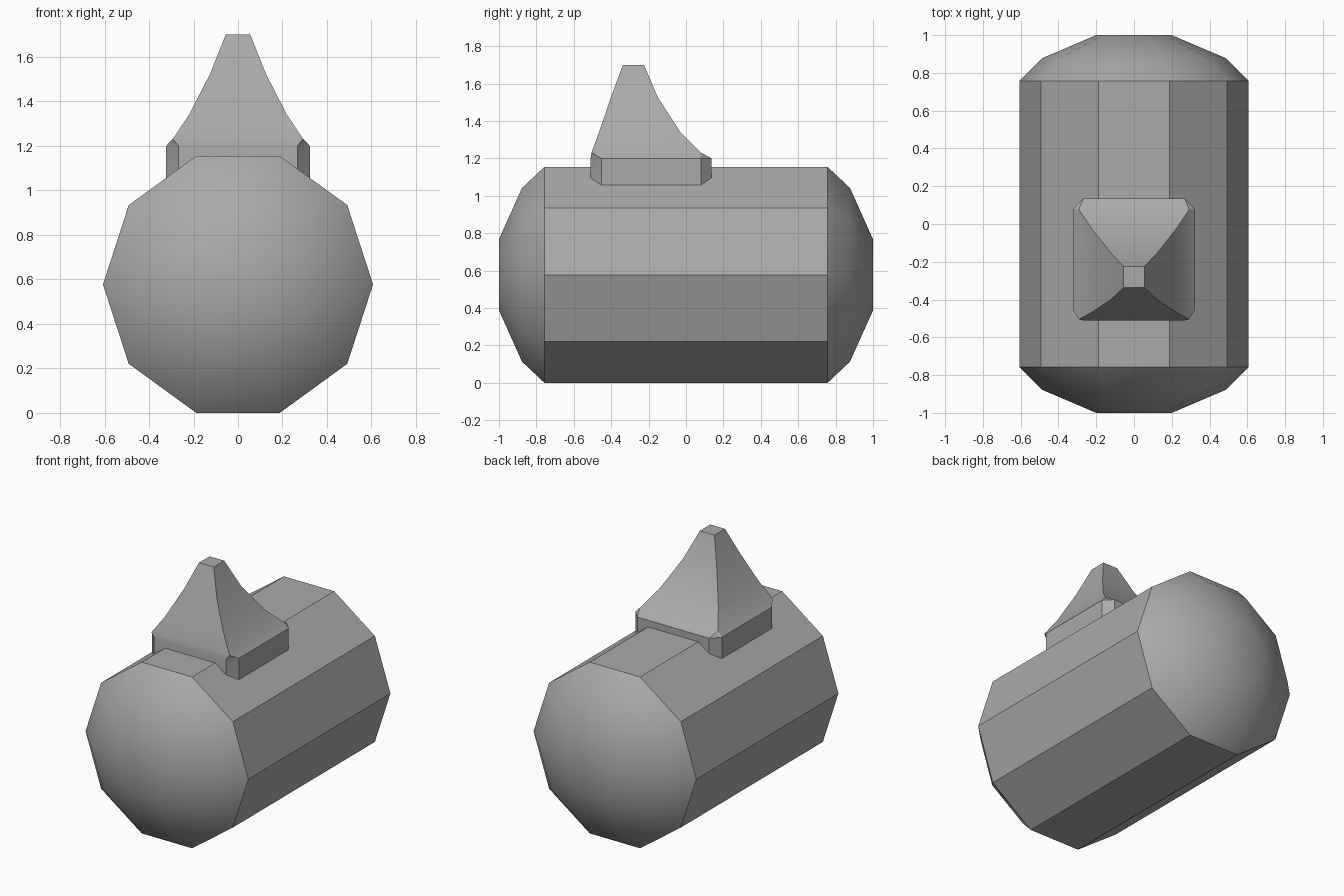
import bpy, bmesh
from math import sin, cos, radians, pi

cube = bpy.data.objects.get("Cube")
if cube:
    bpy.data.objects.remove(cube, do_unlink=True)

GREY = 0.4
grey = bpy.data.materials.new("plain_grey")
grey.use_nodes = True
grey.diffuse_color = (GREY, GREY, GREY, 1)
grey.node_tree.nodes["Principled BSDF"].inputs["Base Color"].default_value = (GREY, GREY, GREY, 1)


def loft(name, rings):
    """Skin a list of equal-length rings, close both ends and merge doubled points."""
    bm = bmesh.new()
    loops = [[bm.verts.new(p) for p in ring] for ring in rings]
    n = len(loops[0])
    for a, b in zip(loops, loops[1:]):
        for i in range(n):
            j = (i + 1) % n
            bm.faces.new((a[i], a[j], b[j], b[i]))
    bm.faces.new(loops[0])
    bm.faces.new(loops[-1])
    bmesh.ops.remove_doubles(bm, verts=bm.verts, dist=0.0005)
    bmesh.ops.recalc_face_normals(bm, faces=bm.faces)
    mesh = bpy.data.meshes.new(name)
    bm.to_mesh(mesh)
    bm.free()
    mesh.materials.append(grey)
    obj = bpy.data.objects.new(name, mesh)
    bpy.context.collection.objects.link(obj)
    bpy.ops.object.select_all(action='DESELECT')
    obj.select_set(True)
    bpy.context.view_layer.objects.active = obj
    bpy.ops.object.shade_smooth_by_angle(angle=radians(30))
    return obj


# Ten-sided barrel body with rounded ends
SIDES, RADIUS = 10, 0.607
CENTRE = RADIUS * sin(radians(72))


def decagon(y, r):
    return [(r * cos(2 * pi * i / SIDES), y, CENTRE + r * sin(2 * pi * i / SIDES))
            for i in range(SIDES)]


end = [(1.0, 0.2), (0.877, 0.488), (0.757, RADIUS)]
profile = [(-y, r) for y, r in end] + end[::-1]
loft("barrel_body", [decagon(y, r) for y, r in profile])


# Swept fin on a block with cut corners
def fin_ring(z, half, front, back, cut_x=0, cut_y=0):
    inner = half - cut_x
    right = [(inner, front), (half, front + cut_y), (half, back - cut_y), (inner, back)]
    left = [(-x, y) for x, y in reversed(right)]
    return [(x, y, z) for x, y in right + left]


loft("top_fin", [
    fin_ring(1.0, 0.323, -0.51, 0.136, 0.055, 0.057),
    fin_ring(1.2, 0.323, -0.51, 0.136, 0.055, 0.057),
    fin_ring(1.232, 0.292, -0.505, 0.077),
    fin_ring(1.34, 0.22, -0.465, -0.03),
    fin_ring(1.525, 0.125, -0.402, -0.15),
    fin_ring(1.7, 0.055, -0.337, -0.225),
])
